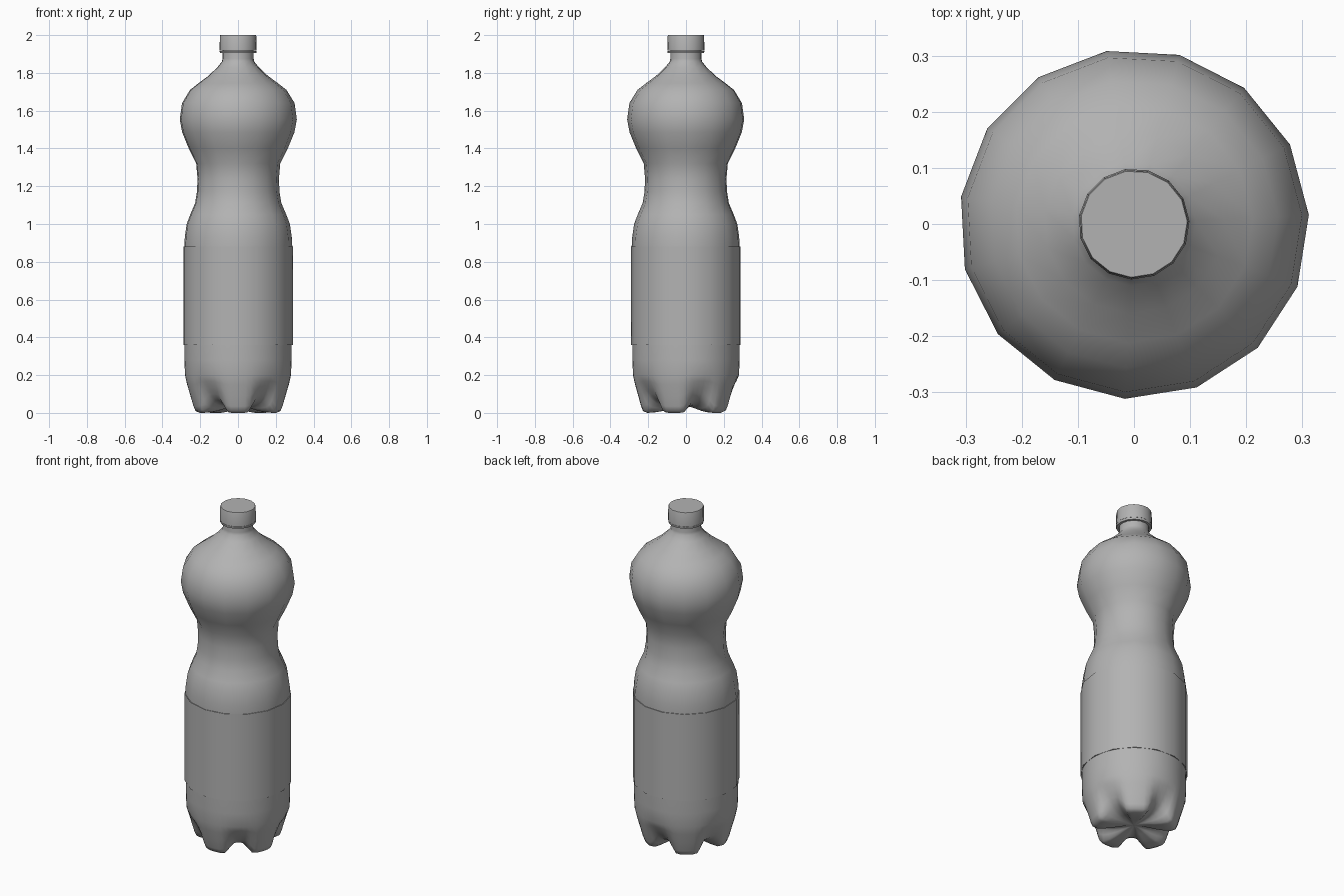
import bpy, bmesh
from math import sin, cos, radians, pi

if "Cube" in bpy.data.objects:
    bpy.data.objects.remove(bpy.data.objects["Cube"])

PHASE = radians(3)

plastic = bpy.data.materials.new("dark_grey_plastic")
plastic.diffuse_color = (0.45, 0.45, 0.45, 1)
plastic.use_nodes = True
plastic.node_tree.nodes["Principled BSDF"].inputs["Base Color"].default_value = plastic.diffuse_color


def finish(name, bm, angle=50):
    bmesh.ops.recalc_face_normals(bm, faces=bm.faces)
    me = bpy.data.meshes.new(name)
    bm.to_mesh(me)
    bm.free()
    me.materials.append(plastic)
    ob = bpy.data.objects.new(name, me)
    bpy.context.collection.objects.link(ob)
    bpy.ops.object.select_all(action='DESELECT')
    ob.select_set(True)
    bpy.context.view_layer.objects.active = ob
    bpy.ops.object.shade_smooth_by_angle(angle=radians(angle))
    return ob


def skin(name, levels, sides, point, cap_last=False, angle=50):
    """Join rings of points; point(level, theta) gives (radius, height)."""
    bm = bmesh.new()
    rings = []
    for lv in range(levels):
        ring = []
        for i in range(sides):
            t = PHASE + 2 * pi * i / sides
            r, z = point(lv, t)
            ring.append(bm.verts.new((r * cos(t), r * sin(t), z)))
        rings.append(ring)
    for a, b in zip(rings, rings[1:]):
        for i in range(sides):
            j = (i + 1) % sides
            bm.faces.new((a[i], a[j], b[j], b[i]))
    if cap_last:
        bm.faces.new(rings[-1])
    return finish(name, bm, angle)


def lathe(name, profile, sides=15, **kw):
    return skin(name, len(profile), sides, lambda lv, t: profile[lv], **kw)


# Bottle body: waist, bulb, shoulder and neck
lathe("bottle_body", [
    (0.288, 0.37), (0.288, 0.88), (0.285, 0.93), (0.275, 1.00), (0.256, 1.05),
    (0.230, 1.11), (0.220, 1.17), (0.217, 1.24), (0.224, 1.32), (0.264, 1.40),
    (0.299, 1.485), (0.312, 1.553), (0.300, 1.64), (0.257, 1.71), (0.212, 1.745),
    (0.160, 1.783), (0.110, 1.83), (0.086, 1.86), (0.083, 1.875), (0.083, 1.93)])

# Base with five feet: foot and groove profiles blended around the axis
foot = [(0.285, 0.38), (0.284, 0.28), (0.281, 0.20), (0.270, 0.15), (0.253, 0.09),
        (0.238, 0.035), (0.228, 0.010), (0.205, 0.0), (0.165, 0.003), (0.125, 0.010),
        (0.08, 0.022), (0.04, 0.031), (0.008, 0.034)]
groove = [(0.285, 0.38), (0.284, 0.28), (0.281, 0.20), (0.267, 0.168), (0.246, 0.133),
          (0.224, 0.100), (0.204, 0.078), (0.180, 0.061), (0.148, 0.047), (0.115, 0.040),
          (0.075, 0.036), (0.04, 0.035), (0.008, 0.034)]


def base_point(lv, t):
    w = 0.5 + 0.5 * cos(5 * (t - radians(270)))
    w = min(1, w * 1.35)
    w = w * w * (3 - 2 * w)
    (rf, zf), (rg, zg) = foot[lv], groove[lv]
    return rg + (rf - rg) * w, zg + (zf - zg) * w


skin("bottle_base", len(foot), 60, base_point, cap_last=True, angle=80)

# Label sleeve around the lower body
lathe("label", [(0.284, 0.36), (0.292, 0.36), (0.292, 0.88), (0.286, 0.88)])

# Seal ring and screw cap
lathe("seal_ring", [(0.082, 1.905), (0.097, 1.905), (0.099, 1.917), (0.082, 1.917)])
lathe("screw_cap", [(0.082, 1.918), (0.099, 1.918), (0.097, 1.995), (0.095, 2.0)],
      cap_last=True, angle=40)
